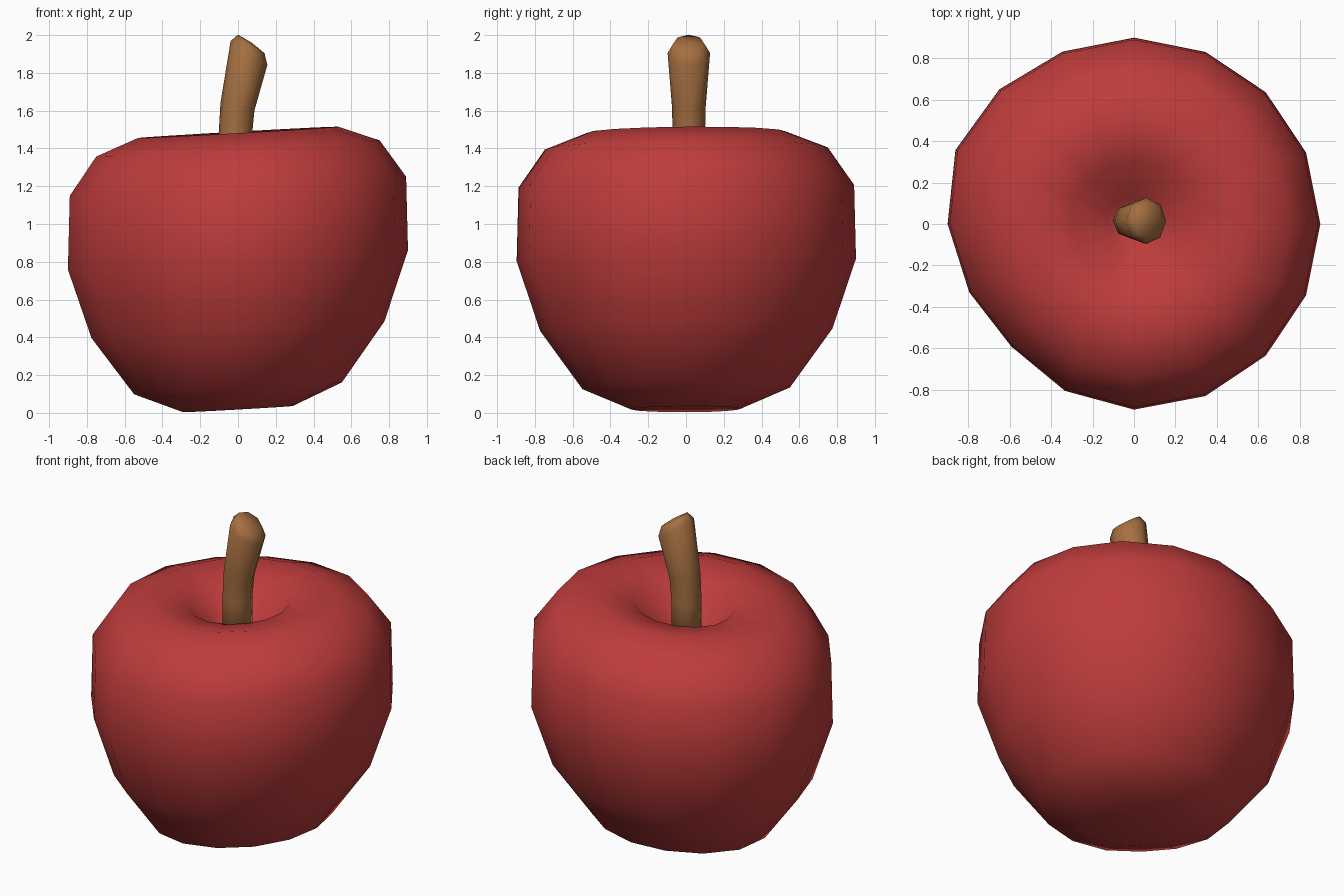
import bpy, bmesh, math

if "Cube" in bpy.data.objects:
    bpy.data.objects.remove(bpy.data.objects["Cube"])


def material(name, rgb):
    m = bpy.data.materials.new(name)
    m.diffuse_color = (*rgb, 1)
    m.use_nodes = True
    m.node_tree.nodes["Principled BSDF"].inputs["Base Color"].default_value = m.diffuse_color
    return m


def loft(name, rings, start, end, mat):
    """Skin a stack of equal-sized rings, closing both ends on a pole point."""
    bm = bmesh.new()
    loops = [[bm.verts.new(p) for p in ring] for ring in rings]
    n = len(loops[0])
    for a, b in zip(loops, loops[1:]):
        for i in range(n):
            j = (i + 1) % n
            bm.faces.new((a[i], a[j], b[j], b[i]))
    s, e = bm.verts.new(start), bm.verts.new(end)
    for i in range(n):
        j = (i + 1) % n
        bm.faces.new((s, loops[0][j], loops[0][i]))
        bm.faces.new((e, loops[-1][i], loops[-1][j]))
    bmesh.ops.recalc_face_normals(bm, faces=bm.faces)
    for f in bm.faces:
        f.smooth = True
    me = bpy.data.meshes.new(name)
    bm.to_mesh(me)
    bm.free()
    me.materials.append(mat)
    ob = bpy.data.objects.new(name, me)
    bpy.context.collection.objects.link(ob)
    return ob


red = material("apple red", (0.52, 0.045, 0.045))
brown = material("stem brown", (0.38, 0.16, 0.052))

# Apple body: 16-sided lathe, leaning up toward +x, slightly uneven in radius
profile = [(0.29, 0.02), (0.55, 0.13), (0.775, 0.44), (0.90, 0.81), (0.89, 1.2),
           (0.75, 1.40), (0.53, 1.485), (0.30, 1.435), (0.13, 1.26)]


def uneven(deg):
    return (1 - 0.07 * math.exp(-((deg - 222) / 28) ** 2)
            + 0.04 * math.exp(-((deg - 152) / 22) ** 2))


def body_point(r, z, deg):
    a = math.radians(deg)
    x, y = r * uneven(deg % 360) * math.cos(a), r * uneven(deg % 360) * math.sin(a)
    return x, y, max(0.0, z + 0.057 * x + 0.008 * y)


body = [[body_point(r, z, i * 22.5) for i in range(16)] for r, z in profile]
loft("apple_body", body, (-0.02, 0, 0.02), (0, 0, 1.21), red)

# Stem: 8-sided rings (centre x, centre z, radius, tilt) bending toward +x
path = [(-0.015, 1.15, 0.088, 0), (-0.015, 1.46, 0.088, 3), (-0.003, 1.62, 0.092, 12),
        (0.058, 1.905, 0.116, 33), (0.070, 1.953, 0.086, 35)]


def stem_ring(cx, cz, r, tilt):
    t = math.radians(tilt)
    ring = []
    for i in range(8):
        a = math.tau * i / 8
        u, v = r * math.cos(a), r * math.sin(a)
        ring.append((cx + u * math.cos(t), 0.015 + v * 0.97, cz - u * math.sin(t)))
    return ring


loft("stem", [stem_ring(*p) for p in path], (-0.015, 0.015, 1.15), (0.073, 0.015, 1.96), brown)
